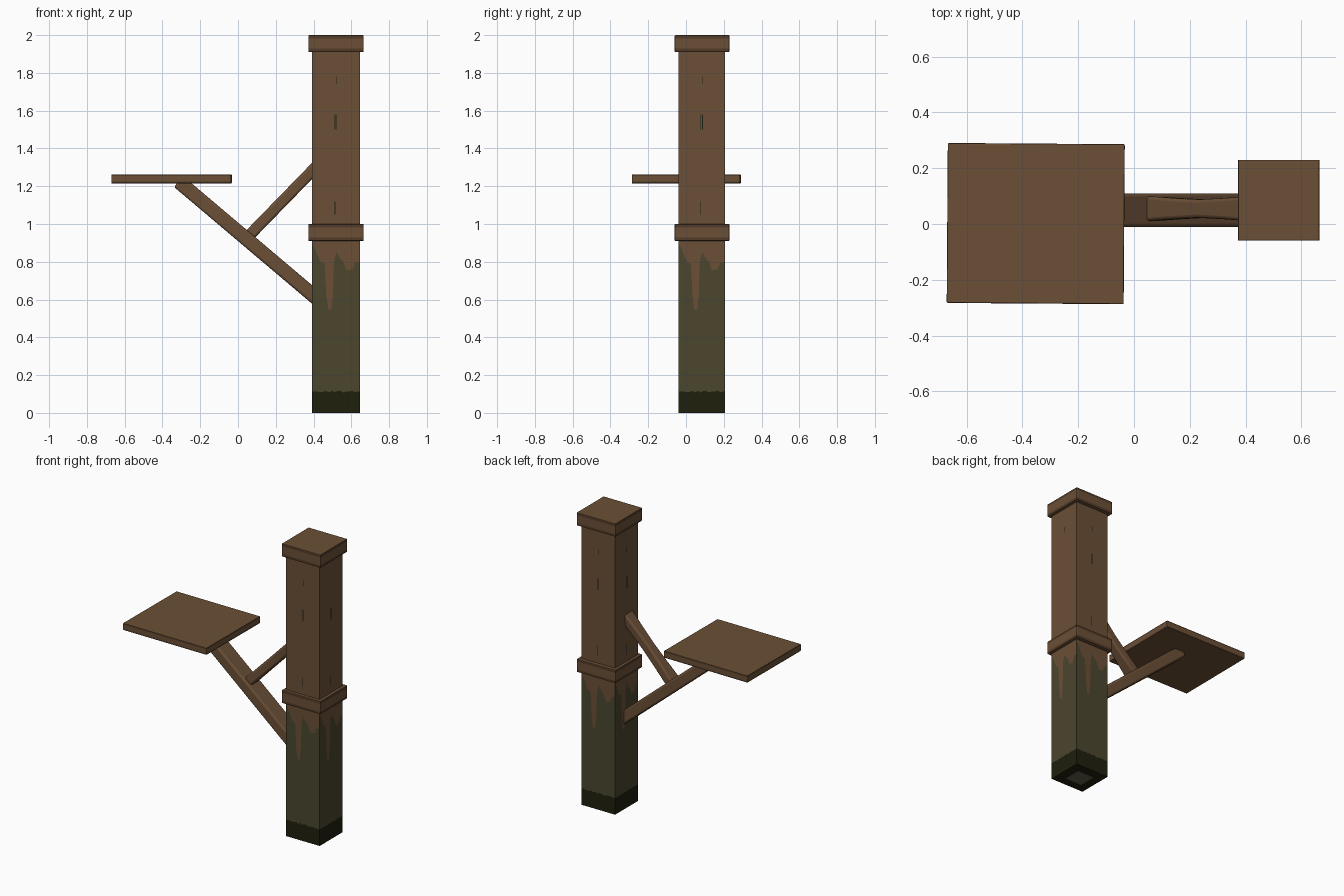
import bpy, bmesh, math
from mathutils import Vector, Matrix

if "Cube" in bpy.data.objects:
    bpy.data.objects.remove(bpy.data.objects["Cube"], do_unlink=True)


def material(name, rgb):
    m = bpy.data.materials.new(name)
    m.use_nodes = True
    m.diffuse_color = (*rgb, 1)
    m.node_tree.nodes["Principled BSDF"].inputs["Base Color"].default_value = (*rgb, 1)
    return m


WOOD = material("brown wood", (0.147, 0.078, 0.037))
EDGE = material("dark worn wood", (0.085, 0.044, 0.021))
MOSS = material("olive moss", (0.069, 0.061, 0.027))
DAMP = material("dark damp base", (0.014, 0.014, 0.004))
CRACK = material("crack", (0.012, 0.014, 0.006))
CORE = material("grey core", (0.11, 0.11, 0.07))

POST = Vector((0.518, 0.083, 0))
HX, HY, NECK = 0.127, 0.123, 1.93


def finish(name, bm, mats):
    bmesh.ops.remove_doubles(bm, verts=bm.verts, dist=0.0001)
    bmesh.ops.recalc_face_normals(bm, faces=bm.faces)
    me = bpy.data.meshes.new(name)
    bm.to_mesh(me)
    bm.free()
    for m in mats:
        me.materials.append(m)
    ob = bpy.data.objects.new(name, me)
    bpy.context.collection.objects.link(ob)
    return ob


def sides():
    """Yield (start corner, step to the next corner, outward normal) per post side."""
    c = [Vector((sx * HX, sy * HY, 0)) + POST
         for sx, sy in ((-1, -1), (1, -1), (1, 1), (-1, 1))]
    for i in range(4):
        step = c[(i + 1) % 4] - c[i]
        yield c[i], step, step.cross(Vector((0, 0, 1))).normalized()


# Post: drip line and damp line cut into every side
DRIP = [(0, .90), (.08, .86), (.18, .80), (.27, .79), (.30, .63), (.34, .55),
        (.40, .54), (.44, .62), (.46, .80), (.51, .85), (.58, .82), (.66, .80),
        (.72, .755), (.85, .76), (.90, .80), (1, .80)]
bm = bmesh.new()
for corner, step, _ in sides():
    rows = []
    for i, (u, z) in enumerate(DRIP):
        damp = 0.113 + 0.006 * math.sin(i * 2.1) * math.sin(math.pi * u)
        rows.append([bm.verts.new(corner + step * u + Vector((0, 0, h)))
                     for h in (0, damp, z, NECK)])
    for a, b in zip(rows, rows[1:]):
        for k, mat in enumerate((2, 1, 0)):
            bm.faces.new((a[k], b[k], b[k + 1], a[k + 1])).material_index = mat
bmesh.ops.remove_doubles(bm, verts=bm.verts, dist=0.0001)
base = bmesh.ops.contextual_create(
    bm, geom=[e for e in bm.edges if all(v.co.z < 0.001 for v in e.verts)])["faces"]
for f in base:
    f.material_index = 2
finish("post", bm, [WOOD, MOSS, DAMP])

# Lighter core under the post
bm = bmesh.new()
bmesh.ops.create_cube(bm, size=1, matrix=Matrix.Translation(POST + Vector((0, 0, 0.001)))
                      @ Matrix.Diagonal((HX, HY, 0.004, 1)))
finish("post_core", bm, [CORE])

# Thin cracks down the middle of each side
bm = bmesh.new()
for corner, step, out in sides():
    for u, low, high in ((.48, 1.5, 1.58), (.52, 1.5, 1.58), (.48, 1.05, 1.12),
                         (.51, 1.74, 1.78)):
        mid = corner + step * u + out * 0.001
        half = step.normalized() * 0.002
        bm.faces.new([bm.verts.new(mid + s * half + Vector((0, 0, z)))
                      for s, z in ((-1, low), (1, low), (1, high), (-1, high))])
finish("post_cracks", bm, [CRACK])


def slab(name, x, y, z, bevel, worn, turn=0):
    """Bevelled board; its rim faces get the worn colour near top and bottom."""
    bm = bmesh.new()
    size = Vector((x[1] - x[0], y[1] - y[0], z[1] - z[0]))
    bmesh.ops.create_cube(bm, size=1, matrix=Matrix.Diagonal((*size, 1)))
    bmesh.ops.bevel(bm, geom=bm.edges[:], offset=bevel, segments=2, affect='EDGES',
                    profile=0.5)
    for s in (-1, 1):
        bmesh.ops.bisect_plane(bm, geom=bm.verts[:] + bm.edges[:] + bm.faces[:],
                               plane_co=(0, 0, s * size.z * (0.5 - worn)),
                               plane_no=(0, 0, 1))
    for f in bm.faces:
        rim = abs(f.normal.z) < 0.8
        f.material_index = int(rim and abs(f.calc_center_median().z)
                               > size.z * (0.5 - worn))
    ob = finish(name, bm, [WOOD, EDGE])
    ob.location = (sum(x) / 2, sum(y) / 2, sum(z) / 2)
    ob.rotation_euler.z = math.radians(turn)
    return ob


# Collars and seat board
for name, low in (("middle_collar", 0.91), ("top_cap", 1.91)):
    slab(name, (0.372, 0.665), (-0.06, 0.23), (low, low + 0.09), 0.005, 0.2)
slab("platform", (-0.669, -0.035), (-0.285, 0.288), (1.215, 1.263), 0.004, 0.2, -0.4)


def strut(name, start, end, depth, widths):
    """Square timber in the xz plane; widths are its y sizes along the length."""
    a, b = Vector(start), Vector(end)
    axis = (b - a).normalized()
    up = axis.cross(Vector((0, 1, 0)))
    bm = bmesh.new()
    rings = []
    for i, w in enumerate(widths):
        p = a.lerp(b, i / (len(widths) - 1))
        rings.append([bm.verts.new(p + up * s * depth / 2 + Vector((0, t * w / 2, 0)))
                      for s, t in ((-1, -1), (-1, 1), (1, 1), (1, -1))])
    for r, q in zip(rings, rings[1:]):
        for k in range(4):
            bm.faces.new((r[k], r[(k + 1) % 4], q[(k + 1) % 4], q[k]))
    bm.faces.new(rings[0])
    bm.faces.new(rings[-1])
    ob = finish(name, bm, [WOOD])
    bev = ob.modifiers.new("soft edges", 'BEVEL')
    bev.width = 0.012
    bev.segments = 3
    bev.limit_method = 'ANGLE'
    bpy.ops.object.select_all(action='DESELECT')
    ob.select_set(True)
    bpy.context.view_layer.objects.active = ob
    bpy.ops.object.shade_smooth_by_angle(angle=math.radians(40))


# Timbers holding the platform
strut("main_brace", (0.43, 0.05, 0.595), (-0.315, 0.05, 1.225), 0.075, (.12, .12))
strut("upper_brace", (0.06, 0.055, 0.94), (0.43, 0.055, 1.32), 0.06,
      (.09, .076, .066, .076, .09))
